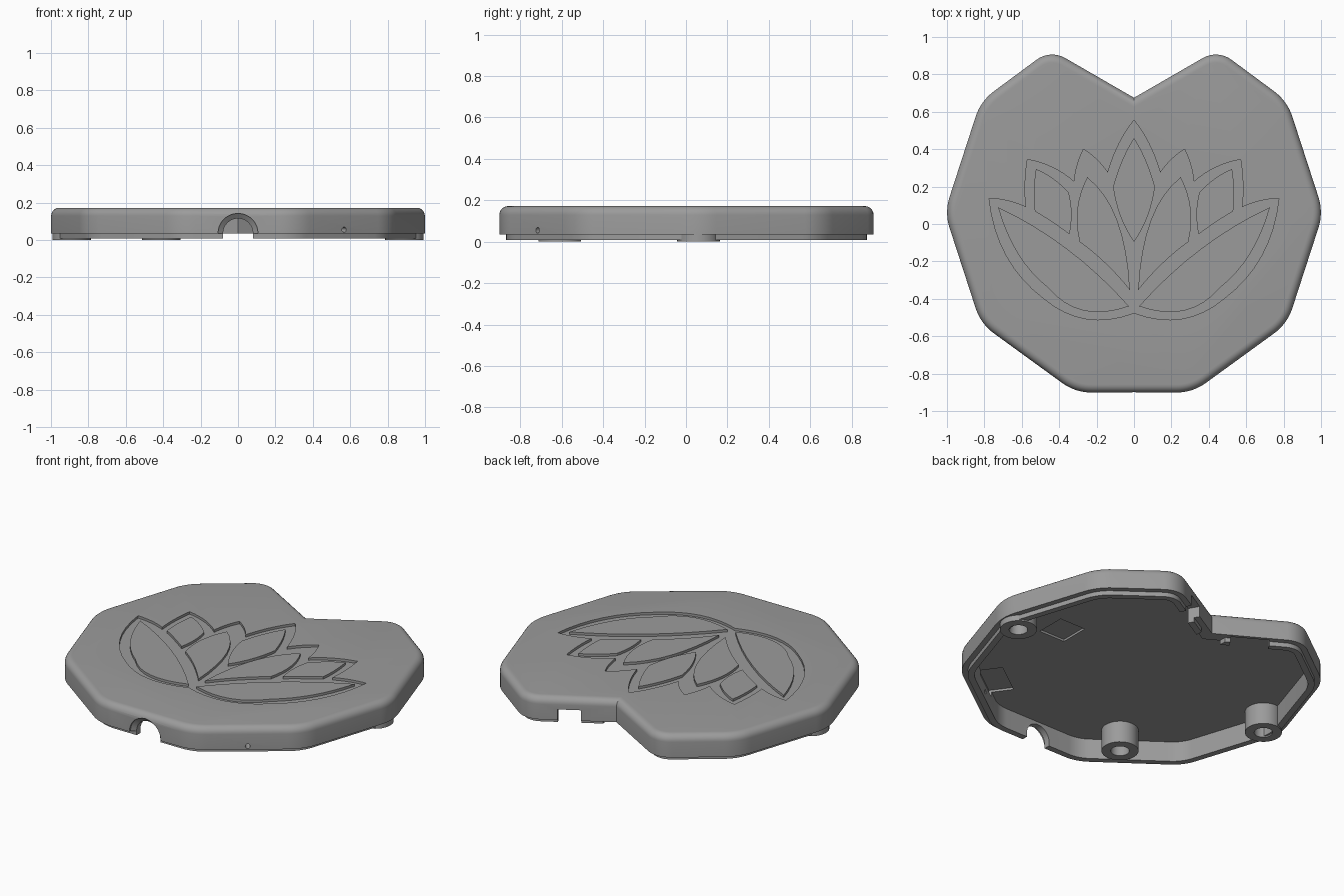
import bpy, bmesh, math
from mathutils import Vector, Matrix

if "Cube" in bpy.data.objects:
    bpy.data.objects.remove(bpy.data.objects["Cube"])

grey = bpy.data.materials.new("grey plastic")
grey.diffuse_color = (0.33, 0.33, 0.33, 1)
grey.use_nodes = True
grey.node_tree.nodes["Principled BSDF"].inputs["Base Color"].default_value = grey.diffuse_color

# ---------- helpers ----------
def make(name, bm):
    bmesh.ops.recalc_face_normals(bm, faces=bm.faces)
    me = bpy.data.meshes.new(name)
    bm.to_mesh(me)
    bm.free()
    ob = bpy.data.objects.new(name, me)
    bpy.context.collection.objects.link(ob)
    me.materials.append(grey)
    return ob

def loft(name, rings, closed=False):
    """Skin equal-length rings of points; cap the ends unless closed."""
    bm = bmesh.new()
    loops = [[bm.verts.new(p) for p in r] for r in rings]
    pairs = list(zip(loops, loops[1:] + ([loops[0]] if closed else [])))
    n = len(loops[0])
    for a, b in pairs:
        for i in range(n):
            bm.faces.new((a[i], a[(i + 1) % n], b[(i + 1) % n], b[i]))
    if not closed:
        bm.faces.new(loops[0])
        bm.faces.new(loops[-1])
    return make(name, bm)

def prism(name, pts, z0, z1):
    return loft(name, [[(x, y, z) for x, y in pts] for z in (z0, z1)])

def box(name, cx, cy, sx, sy, z0, z1, deg=0):
    m = Matrix.Rotation(math.radians(deg), 2)
    pts = [Vector((cx, cy)) + m @ Vector((a * sx / 2, b * sy / 2))
           for a, b in ((-1, -1), (1, -1), (1, 1), (-1, 1))]
    return prism(name, pts, z0, z1)

def circle(r, n=32):
    return [(r * math.cos(2 * math.pi * i / n), r * math.sin(2 * math.pi * i / n)) for i in range(n)]

def tidy(ob):
    bpy.ops.object.select_all(action='DESELECT')
    ob.select_set(True)
    bpy.context.view_layer.objects.active = ob
    bpy.ops.object.shade_smooth_by_angle(angle=math.radians(30))

def cut(ob, cutter):
    mod = ob.modifiers.new("cut", 'BOOLEAN')
    mod.operation, mod.solver, mod.object = 'DIFFERENCE', 'EXACT', cutter
    bpy.context.view_layer.objects.active = ob
    bpy.ops.object.modifier_apply(modifier=mod.name)
    bpy.data.objects.remove(cutter)

# ---------- outline: decagon with a V notch at the back ----------
R, CY, VY = 1.013, 0.062, 0.675
half = [(R * math.cos(math.radians(a)), CY + R * math.sin(math.radians(a)), 0.27) for a in (-72, -36, 0, 36)]
half.append((0.447, 0.933, 0.14))
corners = half + [(0, VY, 0)] + [(-x, y, r) for x, y, r in reversed(half)]

def outline(d, z, steps=8):
    """Outline moved inwards by d, with rounded corners."""
    out, n = [], len(corners)
    for i, (x, y, r) in enumerate(corners):
        p = Vector((x, y))
        a = (p - Vector(corners[i - 1][:2])).normalized()
        b = (Vector(corners[(i + 1) % n][:2]) - p).normalized()
        na, nb = Vector((-a.y, a.x)), Vector((-b.y, b.x))
        q = p + (na + nb) * d / (1 + na.dot(nb))
        if r == 0:
            out.append((q.x, q.y, z))
            continue
        rr = max(r - d, 0.03)
        c = q + (na + nb) * rr / (1 + na.dot(nb))
        a0, turn = math.atan2(-na.y, -na.x), na.angle_signed(nb)
        turn = abs(turn)
        for k in range(steps + 1):
            t = a0 + turn * k / steps
            out.append((c.x + rr * math.cos(t), c.y + rr * math.sin(t), z))
    return out

# ---------- shell: rounded top edge, stepped lip, hollow underside ----------
TOP, RIM, CEIL, F = 0.172, 0.035, 0.132, 0.043
rings = [outline(F * (1 - math.cos(t)), TOP - F + F * math.sin(t))
         for t in [math.pi / 2 * k / 6 for k in range(6, -1, -1)]]
rings += [outline(0, RIM), outline(0.033, RIM), outline(0.033, 0.008),
          outline(0.07, 0.008), outline(0.07, CEIL)]
shell = loft("lid_shell", rings)

# cable arch at the front, with a flared outer edge
arch = [(-1.0, 0.107), (-0.89, 0.107), (-0.87, 0.08), (-0.7, 0.08)]
cut(shell, loft("arch_cutter", [[(x, y, RIM + z) for x, z in circle(r)] for y, r in arch]))
cut(shell, box("front_gap_cutter", 0, -0.85, 0.16, 0.3, -0.1, RIM + 0.001))

# lip gap at the notch, plug slot and inner recess beside it
cut(shell, box("notch_gap_cutter", 0, 0.64, 0.17, 0.2, -0.1, RIM))
cut(shell, box("slot_cutter", 0.23, 0.805, 0.13, 0.22, -0.1, 0.1, 30))
cut(shell, box("recess_cutter", -0.225, 0.725, 0.22, 0.1, -0.1, 0.09, -30))

# shallow pockets in the ceiling
cut(shell, box("square_pocket_cutter", 0.553, 0.038, 0.175, 0.18, 0.1, 0.145))
cut(shell, box("edge_pocket_cutter", 0.48, -0.625, 0.25, 0.14, 0.1, 0.145, 36))

# pin hole through the front right wall
d, s = Vector((0.588, -0.809, 0)), Vector((0.809, 0.588, 0))
mid = Vector((0.57, -0.72, 0.055))
cut(shell, loft("pin_hole_cutter", [[mid + d * t + s * u + Vector((0, 0, v)) for u, v in circle(0.014, 16)]
                                    for t in (-0.15, 0.15)]))

# ---------- lotus relief ----------
def curve(pts, steps=8):
    """Corner, middle, corner, ...: a smooth arc through each middle point."""
    out = []
    for i in range(0, len(pts) - 1, 2):
        a, m, b = (Vector(p) for p in pts[i:i + 3])
        c = 2 * m - (a + b) / 2
        for k in range(steps):
            t = k / steps
            out.append(tuple((1 - t) ** 2 * a + 2 * t * (1 - t) * c + t * t * b))
    return out + [tuple(pts[-1])]

FLOOR = 0.157
side = curve([(0, .555), (.08, .43), (.14, .275), (.2, .345), (.27, .4), (.303, .315), (.32, .225),
              (.435, .302), (.57, .345), (.582, .22), (.578, .09), (.675, .124), (.775, .137),
              (.682, -.17), (.48, -.4), (.255, -.507), (0, -.476)])
cut(shell, prism("lotus_cutter", side + [(-x, y) for x, y in side[-2:0:-1]], FLOOR, 0.3))
tidy(shell)

petals = {
    "inner": [(.25, .25), (.303, .08), (.29, -.096), (.15, -.213), (.022, -.353), (.09, .02), (.25, .25)],
    "outer": [(.524, .294), (.435, .245), (.35, .17), (.334, .06), (.345, -.055), (.44, .012),
              (.53, .068), (.535, .18), (.524, .294)],
    "lower": [(.727, .09), (.62, -.16), (.46, -.34), (.27, -.463), (.027, -.44), (.355, -.135), (.727, .09)],
}
centre = curve([(0, .46), (.063, .34), (.112, .198), (.072, .04), (0, -.096)])
prism("centre_petal", centre + [(-x, y) for x, y in centre[-2:0:-1]], FLOOR - 0.003, TOP)
for name, pts in petals.items():
    p = curve(pts)[:-1]
    for tag, m in (("right", 1), ("left", -1)):
        prism(f"{name}_petal_{tag}", [(m * x, y) for x, y in p], FLOOR - 0.003, TOP)

# ---------- magnet bosses under the lid ----------
for tag, cx, cy in (("right", 0.89, 0.06), ("left", -0.89, 0.06), ("front", -0.41, -0.61)):
    prof = [(0.103, CEIL + 0.003), (0.103, 0), (0.052, 0), (0.052, CEIL + 0.003)]
    tidy(loft(f"boss_{tag}", [[(cx + x, cy + y, z) for x, y in circle(r)] for r, z in prof], closed=True))
